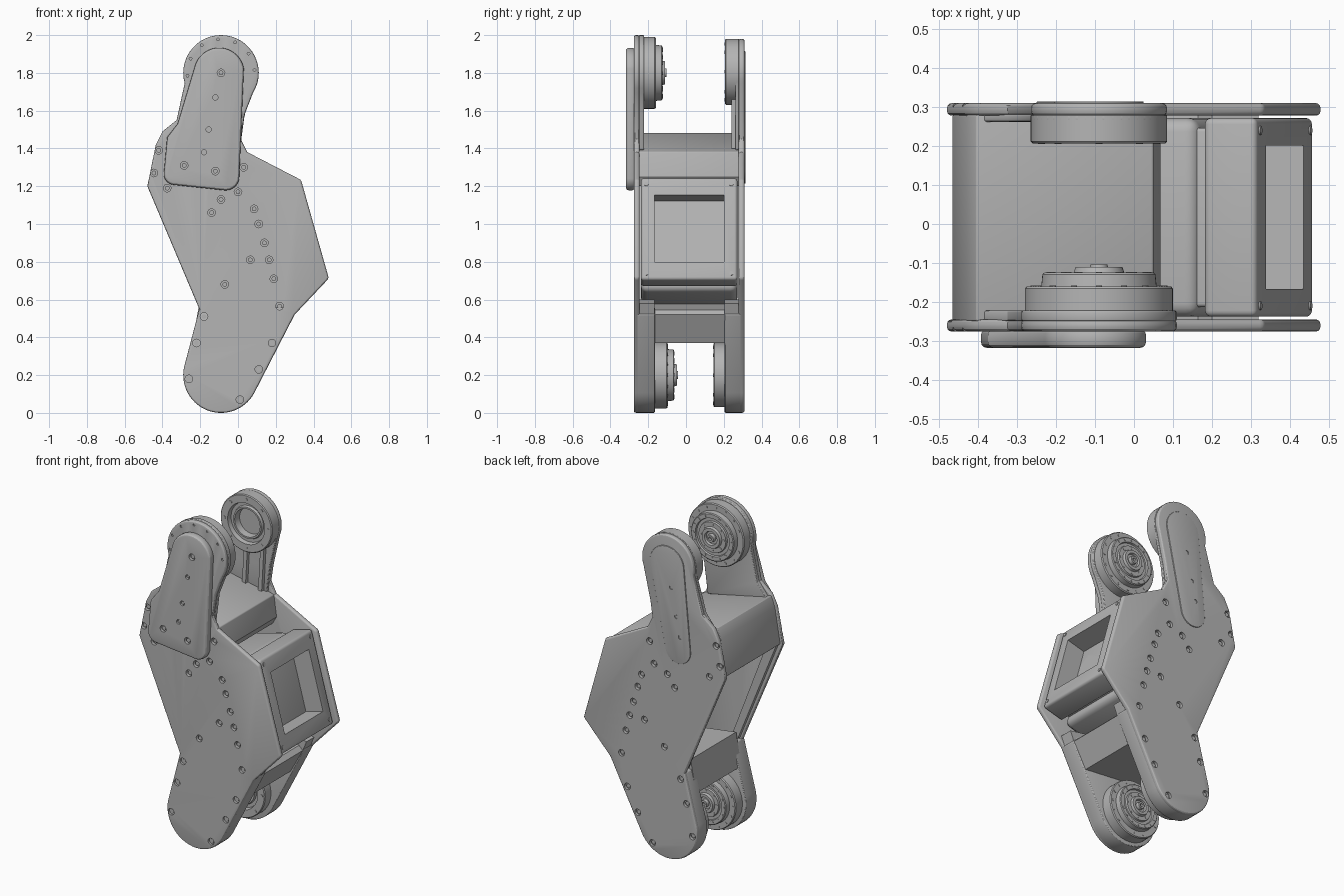
import bpy, bmesh, math
from mathutils import Matrix

cube = bpy.data.objects.get("Cube")
if cube:
    bpy.data.objects.remove(cube, do_unlink=True)

GREY = bpy.data.materials.new("satin grey")
GREY.use_nodes = True
GREY.diffuse_color = (0.46, 0.46, 0.46, 1)
GREY.node_tree.nodes["Principled BSDF"].inputs["Base Color"].default_value = (0.46, 0.46, 0.46, 1)

TOP, LOW, BACK_TOP = (-0.09, 1.8), (-0.09, 0.2), (-0.09, 1.805)      # joint axes (x, z)


def settle(ob):
    # apply the modifiers, then shade so that every resulting edge stays crisp
    bpy.ops.object.select_all(action='DESELECT')
    ob.select_set(True)
    bpy.context.view_layer.objects.active = ob
    if ob.modifiers:
        bpy.ops.object.convert(target='MESH')
    bpy.ops.object.shade_smooth_by_angle(angle=math.radians(25))


def finish(name, bm, bevel=0.0):
    bmesh.ops.recalc_face_normals(bm, faces=bm.faces)
    mesh = bpy.data.meshes.new(name)
    bm.to_mesh(mesh)
    bm.free()
    mesh.materials.append(GREY)
    ob = bpy.data.objects.new(name, mesh)
    bpy.context.collection.objects.link(ob)
    if bevel:
        mod = ob.modifiers.new("edge_round", 'BEVEL')
        mod.width, mod.segments = bevel, 3
        mod.limit_method, mod.angle_limit = 'ANGLE', math.radians(40)
    settle(ob)
    return ob


def arc(c, r, a0, a1, n=28):
    steps = [math.radians(a0 + (a1 - a0) * i / n) for i in range(n + 1)]
    return [(c[0] + r * math.cos(a), c[1] + r * math.sin(a)) for a in steps]


def add_prism(bm, pts, y0, y1):
    face = bm.faces.new([bm.verts.new((x, y0, z)) for x, z in pts])
    ext = bmesh.ops.extrude_face_region(bm, geom=[face], use_keep_orig=True)
    verts = [v for v in ext["geom"] if isinstance(v, bmesh.types.BMVert)]
    bmesh.ops.translate(bm, verts=verts, vec=(0, y1 - y0, 0))


def prism(name, pts, y0, y1, bevel=0.0):
    bm = bmesh.new()
    add_prism(bm, pts, y0, y1)
    return finish(name, bm, bevel)


def lathe(name, c, y, direction, profile, n=64):
    # profile of (radius, offset along the joint axis), first and last at radius 0
    bm = bmesh.new()
    vs = [bm.verts.new((c[0] + r, y + direction * h, c[1])) for r, h in profile]
    edges = [bm.edges.new(p) for p in zip(vs, vs[1:])]
    bmesh.ops.spin(bm, geom=vs + edges, cent=(c[0], 0, c[1]), axis=(0, 1, 0),
                   angle=math.tau, steps=n, use_duplicate=False)
    bmesh.ops.remove_doubles(bm, verts=bm.verts, dist=1e-5)
    return finish(name, bm)


def drill(ob, label, spots, y, depth, r):
    # blind counterbores with a screw head left in each
    bm, heads = bmesh.new(), bmesh.new()
    inward = 1 if y < 0 else -1
    for s in spots:
        add_prism(bm, arc(s, r, 0, 345, 23), y - inward * 0.02, y + inward * depth)
        add_prism(heads, arc(s, r * 0.62, 0, 330, 11), y + inward * depth * 0.45, y + inward * depth * 1.1)
    cutter = finish("hole_cutter", bm)
    cutter.hide_render = True
    mod = ob.modifiers.new("holes", 'BOOLEAN')
    mod.object, mod.operation, mod.solver = cutter, 'DIFFERENCE', 'EXACT'
    settle(ob)
    bpy.data.objects.remove(cutter, do_unlink=True)
    finish(label, heads)


def box(name, size, u, v, bevel, pocket_depth=0):
    # box in the tilted motor frame: u outward, v up along the housing face
    bm = bmesh.new()
    bmesh.ops.create_cube(bm, size=1, matrix=Matrix.Diagonal((*size, 1)))
    bmesh.ops.bevel(bm, geom=list(bm.edges), offset=bevel, segments=4, profile=0.5, affect='EDGES')
    if pocket_depth:
        face = max(bm.faces, key=lambda f: f.calc_center_median().x)
        bmesh.ops.inset_region(bm, faces=[face], thickness=0.055, use_even_offset=True)
        bmesh.ops.scale(bm, verts=face.verts, vec=(1, 1, 0.88))
        floor = bmesh.ops.extrude_discrete_faces(bm, faces=[face])["faces"][0]
        bmesh.ops.translate(bm, verts=floor.verts, vec=(-pocket_depth, 0, 0))
    tilt = Matrix.Translation((0.387, 0.017, 0.975)) @ Matrix.Rotation(math.radians(-15.2), 4, 'Y')
    bm.transform(tilt @ Matrix.Translation((u, 0, v)))
    return finish(name, bm)


# Side plates
lower_arc = arc(LOW, 0.2, 167, 332)
waist = [(0.3, 0.52), (0.481, 0.712), (0.334, 1.233), (0.05, 1.38), (0.015, 1.45)]
shoulder = [(-0.325, 1.55), (-0.4, 1.49), (-0.435, 1.42), (-0.48, 1.2), (-0.205, 0.55)]
front_top = [(0.035, 1.58)] + arc(TOP, 0.2, -32, 196)
back_top = [(0.03, 1.55)] + arc(BACK_TOP, 0.175, -20, 192)
front_plate = prism("front_plate", lower_arc + waist + front_top + shoulder, -0.276, -0.245, 0.012)
back_plate = prism("back_plate", lower_arc + waist + back_top + shoulder, 0.278, 0.31, 0.012)

screw_spots = [(-0.42, 1.39), (-0.445, 1.27), (-0.375, 1.19), (0.03, 1.3), (0, 1.17), (-0.09, 1.13),
               (0.085, 1.08), (0.11, 1), (0.14, 0.9), (0.165, 0.81), (0.19, 0.71), (0.22, 0.565),
               (0.18, 0.37), (0.11, 0.23), (0.01, 0.07), (-0.26, 0.18), (-0.22, 0.37),
               (-0.18, 0.51), (-0.07, 0.68), (0.065, 0.81), (-0.14, 1.06)]
drill(front_plate, "front_plate_screws", screw_spots, -0.276, 0.02, 0.02)
drill(back_plate, "back_plate_screws", screw_spots, 0.31, 0.02, 0.02)
drill(front_plate, "front_rim_pins", arc(TOP, 0.178, 5, 185, 6), -0.276, 0.01, 0.007)

# Upper arms behind the plates
neck = [(-0.39, 1.47), (0.01, 1.39)]
prism("front_upper_arm", neck + front_top + shoulder[:1], -0.25, -0.222, 0.006)
prism("back_upper_arm", neck + back_top + shoulder[:1], 0.262, 0.282, 0.006)
for i, x in enumerate((-0.25, -0.13, -0.02)):
    prism(f"arm_rib_{i}", [(x - 0.012, 1.4), (x + 0.012, 1.4), (x + 0.03, 1.72), (x + 0.006, 1.72)], 0.24, 0.266)

# Lower fork lobes and the crossbar joining them
lobe = lower_arc + [(0.3, 0.52), (0.27, 0.56), (-0.205, 0.55)]
prism("front_lower_lobe", lobe, -0.262, -0.165, 0.006)
prism("back_lower_lobe", lobe, 0.205, 0.294, 0.006)
prism("lower_crossbar", [(0.212, 0.37), (0.295, 0.52), (0.27, 0.545), (-0.2, 0.61), (-0.235, 0.41)], -0.2, 0.24)
for side, y in (("front", -0.245), ("back", 0.205)):
    prism(side + "_crossbar_lip", [(0.295, 0.52), (0.32, 0.58), (0.2, 0.6), (0.15, 0.54)], y, y + 0.078)

# Upper crossbar
prism("upper_crossbar", [(-0.405, 1.482), (0.05, 1.383), (0.068, 1.25), (0.04, 1.2), (-0.467, 1.2), (-0.43, 1.42)],
      -0.25, 0.28, 0.006)

# Inner rails along the rear edge of each plate
rail = [(-0.46, 1.21), (-0.4, 1.21), (-0.15, 0.56), (-0.195, 0.56)]
prism("front_rail", rail, -0.25, -0.222)
prism("back_rail", rail, 0.25, 0.28)

# Motor housing
box("motor_bezel", (0.14, 0.51, 0.56), -0.07, 0, 0.016, 0.12)
box("motor_neck", (0.1, 0.46, 0.5), -0.17, 0, 0.01)
box("motor_body", (0.3, 0.51, 0.565), -0.31, -0.015, 0.035)
bm = bmesh.new()
for y in (-0.21, 0.24):
    for v in (-0.245, 0.245):
        place = Matrix.Translation((0.386 - 0.262 * v, y, 0.975 + 0.965 * v))
        bmesh.ops.create_cone(bm, cap_ends=True, segments=16, radius1=0.011, radius2=0.011, depth=0.01,
                              matrix=place @ Matrix.Rotation(math.radians(74.8), 4, 'Y'))
finish("bezel_screws", bm)

# Front gear cover
cover_pts = (arc((-0.1, 1.8), 0.133, 10, 165) + [(-0.32, 1.53), (-0.375, 1.46)]
             + arc((-0.335, 1.265), 0.058, 180, 262, 8) + arc((-0.065, 1.25), 0.072, 262, 352, 8))
cover = prism("gear_cover", cover_pts, -0.318, -0.27, 0.016)
drill(cover, "cover_screws", [TOP, (-0.285, 1.31), (-0.12, 1.28)], -0.318, 0.018, 0.02)
drill(cover, "cover_small_screws", [(-0.12, 1.67), (-0.155, 1.5), (-0.18, 1.38)], -0.318, 0.012, 0.014)

# Back strap panel
strap = arc(TOP, 0.115, -8, 172) + arc((-0.165, 1.3), 0.085, 172, 352)
strap_panel = prism("back_strap_panel", strap, 0.295, 0.315, 0.003)
drill(strap_panel, "strap_screws", [(-0.12, 1.67), (-0.155, 1.5), (-0.18, 1.38)], 0.315, 0.01, 0.012)

# Output flanges: stepped discs with grooves and rings of screws
flange = [(0, -0.01), (0.19, -0.01), (0.19, 0.058), (0.185, 0.064), (0.148, 0.064), (0.145, 0.095), (0.14, 0.099),
          (0.115, 0.099), (0.112, 0.088), (0.095, 0.088), (0.092, 0.099), (0.065, 0.099), (0.06, 0.114),
          (0.042, 0.114), (0.038, 0.1), (0.025, 0.1), (0.022, 0.12), (0.01, 0.12), (0.01, 0.105), (0, 0.105)]


def output_flange(name, c, y, scale):
    lathe(name, c, y, 1, [(r * scale, h) for r, h in flange])
    bm = bmesh.new()
    for count, radius, h, size in ((16, 0.168, 0.064, 0.008), (16, 0.128, 0.099, 0.007), (8, 0.078, 0.099, 0.008)):
        for spot in arc(c, radius * scale, 0, 360 - 360 / count, count - 1):
            add_prism(bm, arc(spot, size, 0, 315, 7), y + h - 0.01, y + h + 0.002)
    finish(name + "_screws", bm)


output_flange("upper_output_flange", TOP, -0.224, 1)
output_flange("lower_output_flange", LOW, -0.162, 0.93)

# Idler bearings: rings with a stepped recess
idler = [(0, 0), (0.175, 0), (0.175, 0.066), (0.17, 0.071), (0.125, 0.071), (0.12, 0.045), (0.1, 0.045),
         (0.095, 0.06), (0.085, 0.06), (0.08, 0.02), (0, 0.02)]
for name, c, y, scale in (("upper_idler", BACK_TOP, 0.278, 1), ("lower_idler", LOW, 0.216, 0.97)):
    lathe(name, c, y, -1, [(r * scale, h) for r, h in idler])
    bm = bmesh.new()
    for spot in arc(c, 0.148, 0, 315, 7):
        add_prism(bm, arc(spot, 0.009, 0, 315, 7), y - 0.073, y - 0.06)
    finish(name + "_screws", bm)
